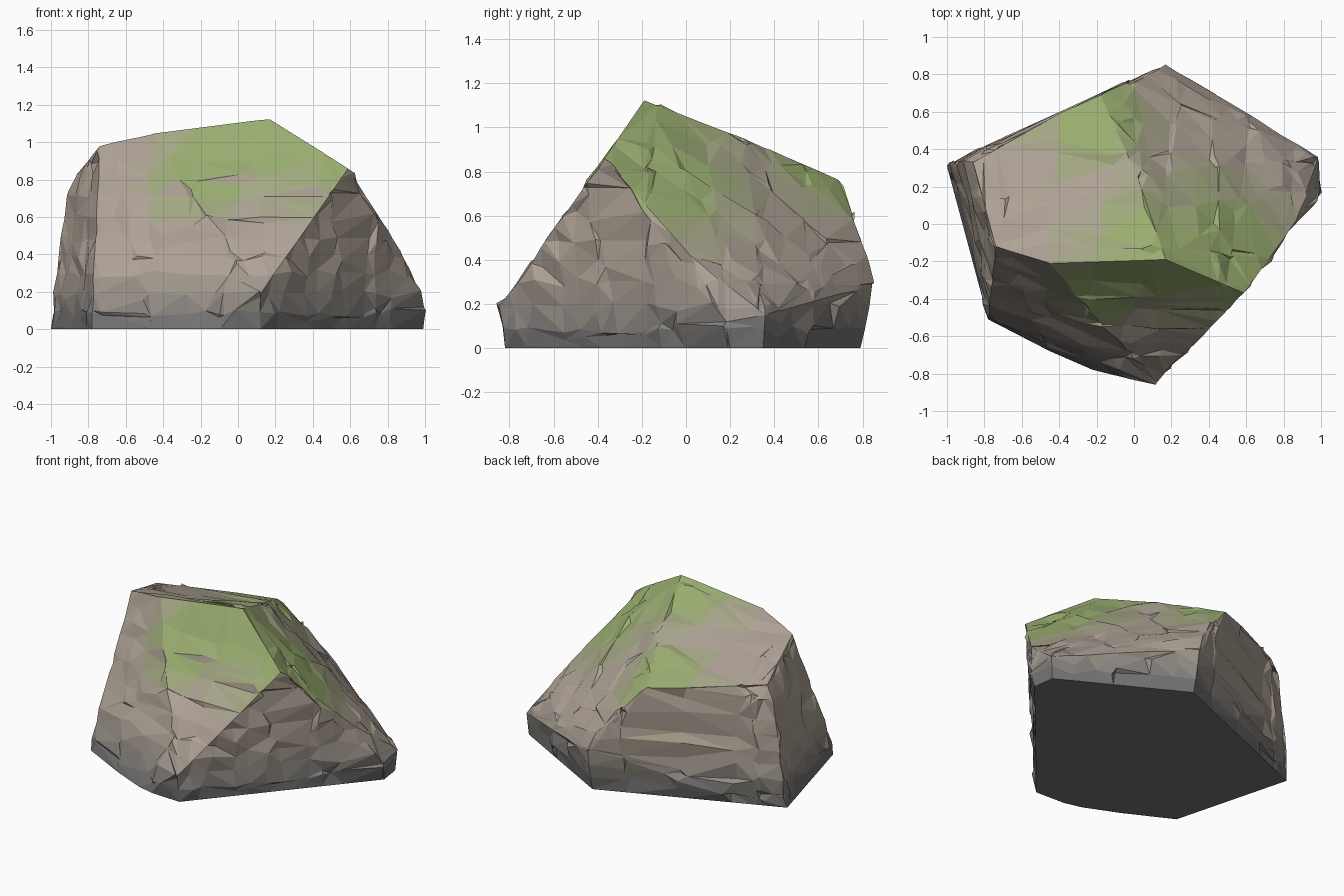
import bpy, bmesh, random
from mathutils import Vector, noise

if "Cube" in bpy.data.objects:
    bpy.data.objects.remove(bpy.data.objects["Cube"])
random.seed(4)

# Corner points of the main boulder mass
corners = [
    # base outline
    (-1, .31, 0), (-.78, -.51, 0), (-.45, -.68, 0), (-.22, -.78, 0), (-.1, -.81, 0),
    (.12, -.82, 0), (.99, .2, 0), (.97, .35, 0), (.17, .79, 0),
    # lower edge above the base
    (-.99, .32, .08), (-.78, -.5, .1), (.12, -.845, .19), (1, .18, .12), (.985, .36, .15),
    (.17, .85, .29), (.12, .82, .42),
    # left side and shoulders
    (-.945, .335, .5), (-.91, .34, .74), (-.86, .33, .83), (-.74, -.12, .98), (-.775, -.25, .62),
    # crown
    (-.45, -.21, 1.045), (.17, -.19, 1.125), (.59, -.37, .86), (.87, .02, .42),
    (.02, .25, .955), (-.38, .6, .78), (-.18, .69, .765), (-.02, .75, .6),
]
bm = bmesh.new()
for c in corners:
    bm.verts.new(c)
hull = bmesh.ops.convex_hull(bm, input=bm.verts)
loose = [v for v in bm.verts if not v.link_faces]
bmesh.ops.delete(bm, geom=loose, context='VERTS')
bmesh.ops.dissolve_limit(bm, angle_limit=.07, verts=bm.verts, edges=bm.edges)


def slice_at(point, normal):
    geom = bm.verts[:] + bm.edges[:] + bm.faces[:]
    bmesh.ops.bisect_plane(bm, geom=geom, dist=.004, plane_co=point, plane_no=normal)


# Horizontal strata, then tilted cracks across them
for z in (.1, .2, .3, .4, .5, .6, .7, .8, .9):
    slice_at((0, 0, z + random.uniform(-.02, .02)), (0, 0, 1))
for i in range(9):
    p = -.8 + i * .2 + random.uniform(-.05, .05)
    slice_at((p, 0, .4), (1, random.uniform(-.2, .2), random.uniform(-.15, .15)))
    if i < 8:
        slice_at((0, p * .85, .4), (random.uniform(-.2, .2), 1, random.uniform(-.15, .15)))

# Chipped surface: sides are rough, the crown stays smoother
bm.normal_update()
moves = {}
for v in bm.verts:
    if v.co.z < .02:
        continue
    flat = all(f.normal.dot(v.normal) > .97 for f in v.link_faces)
    rough = .022 if v.normal.z < .45 else .008
    shift = v.normal * random.uniform(-rough, rough * .5)
    if flat:
        shift += Vector((random.uniform(-.02, .02), random.uniform(-.02, .02),
                         random.uniform(-.025, .025)))
        shift -= v.normal * shift.dot(v.normal) * .4
    else:
        shift *= .4
    moves[v] = shift
for v, s in moves.items():
    v.co += s
bmesh.ops.triangulate(bm, faces=bm.faces)
bmesh.ops.recalc_face_normals(bm, faces=bm.faces)
bm.normal_update()

# Materials: stone, darkened base and three strengths of moss
stone, dark, moss = Vector((.42, .36, .3)), Vector((.17, .17, .17)), Vector((.32, .42, .16))
mesh = bpy.data.meshes.new("boulder")
steps = 5


def add_material(name, color):
    m = bpy.data.materials.new(name)
    m.diffuse_color = (*color, 1)
    m.use_nodes = True
    m.node_tree.nodes["Principled BSDF"].inputs["Base Color"].default_value = m.diffuse_color
    mesh.materials.append(m)


for i in range(steps):
    add_material(f"stone_{i}", dark.lerp(stone, i / (steps - 1)))
for i in range(1, steps):
    add_material(f"moss_{i}", stone.lerp(moss, i / (steps - 1)))


def near(p, spot, radius):
    return max(0, 1 - (p - Vector(spot)).length / radius)


for f in bm.faces:
    p, n = f.calc_center_median(), f.normal
    green = 0
    if n.z > .3:
        green = 1.6 * max(near(p, (.15, -.2, 1.1), .6), near(p, (-.2, -.35, .85), .4),
                          near(p, (.5, -.15, .8), .6), near(p, (-.2, .6, .8), .45))
    if green > .15:
        f.material_index = steps - 1 + max(1, min(steps - 1, round(green * (steps - 1))))
    else:
        f.material_index = min(steps - 1, int(max(0, p.z) / .35 * steps))
    if n.z < -.9:
        f.material_index = 0
    f.smooth = False

bm.to_mesh(mesh)
bm.free()
boulder = bpy.data.objects.new("boulder", mesh)
bpy.context.collection.objects.link(boulder)
